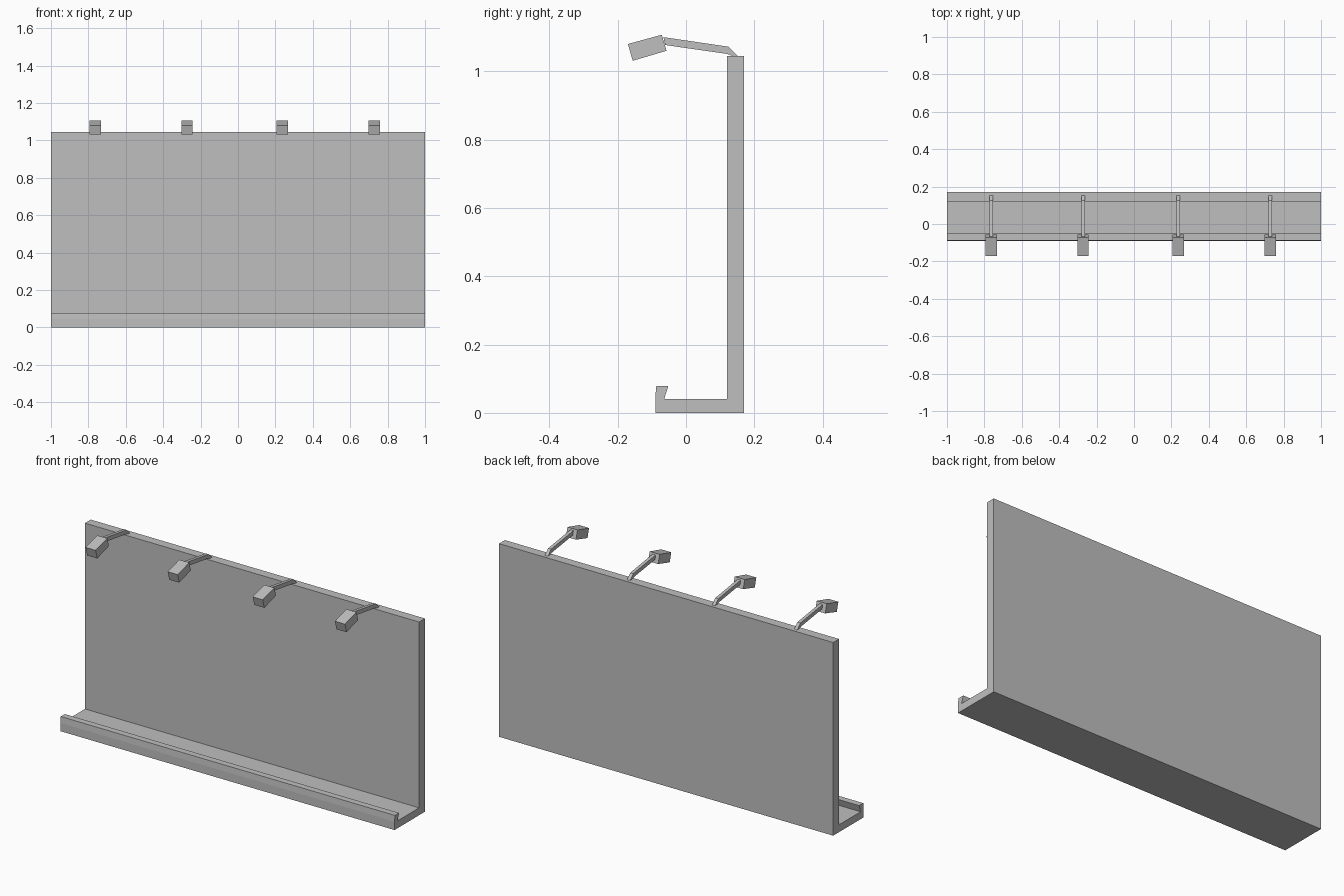
import bpy
import bmesh

cube = bpy.data.objects.get("Cube")
if cube:
    bpy.data.objects.remove(cube, do_unlink=True)

# Single flat grey
grey = bpy.data.materials.new("plain grey")
grey.use_nodes = True
colour = (0.52, 0.52, 0.52, 1)
grey.diffuse_color = colour
grey.node_tree.nodes["Principled BSDF"].inputs["Base Color"].default_value = colour


def extrude_profile(name, profile, x, width):
    """Extrude a closed (y, z) side profile along x, centred on x."""
    bm = bmesh.new()
    face = bm.faces.new([bm.verts.new((x - width / 2, y, z)) for y, z in profile])
    result = bmesh.ops.extrude_face_region(bm, geom=[face])
    moved = [v for v in result["geom"] if isinstance(v, bmesh.types.BMVert)]
    bmesh.ops.translate(bm, verts=moved, vec=(width, 0, 0))
    bmesh.ops.recalc_face_normals(bm, faces=bm.faces)
    mesh = bpy.data.meshes.new(name)
    bm.to_mesh(mesh)
    bm.free()
    mesh.materials.append(grey)
    obj = bpy.data.objects.new(name, mesh)
    bpy.context.collection.objects.link(obj)
    return obj


# Upright panel, base shelf and front lip in one profile
panel_profile = [(-0.09, 0), (0.17, 0), (0.17, 1.045), (0.12, 1.045), (0.12, 0.04),
                 (-0.064, 0.04), (-0.052, 0.078), (-0.087, 0.078), (-0.09, 0.045)]
extrude_profile("panel_with_shelf", panel_profile, 0, 2)

# Bent arms carrying tilted lamp heads
arm_profile = [(-0.066, 1.1), (0.125, 1.072), (0.152, 1.045), (0.136, 1.045),
               (0.12, 1.051), (-0.061, 1.077)]
lamp_profile = [(-0.17, 1.08), (-0.071, 1.107), (-0.057, 1.06), (-0.156, 1.031)]
for i, x in enumerate((-0.763, -0.272, 0.237, 0.729), 1):
    extrude_profile(f"lamp_arm_{i}", arm_profile, x, 0.018)
    extrude_profile(f"lamp_head_{i}", lamp_profile, x, 0.06)
